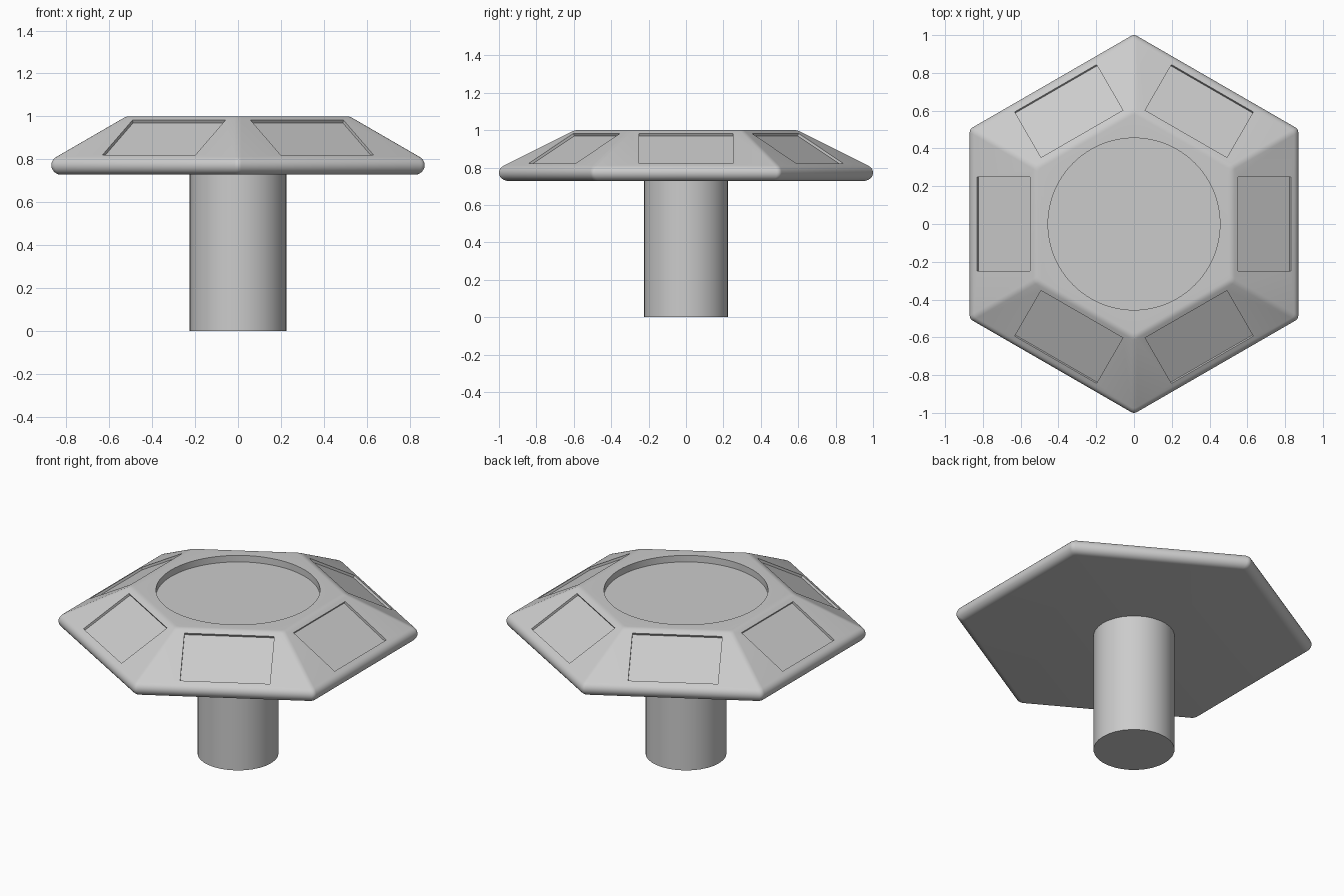
import bpy, bmesh
from math import sin, cos, pi, radians
from mathutils import Matrix

if "Cube" in bpy.data.objects:
    bpy.data.objects.remove(bpy.data.objects["Cube"])

FILLET = 0.03      # corner rounding of the hexagon outline


def mesh_object(name, bm):
    bmesh.ops.recalc_face_normals(bm, faces=bm.faces)
    mesh = bpy.data.meshes.new(name)
    bm.to_mesh(mesh)
    bm.free()
    ob = bpy.data.objects.new(name, mesh)
    bpy.context.collection.objects.link(ob)
    return ob


def arc(cx, cz, r, start, end, steps):
    return [(cx + r * cos(radians(start + (end - start) * i / steps)),
             cz + r * sin(radians(start + (end - start) * i / steps)))
            for i in range(steps + 1)]


def hexagon(apothem, steps=4):
    """Rounded hexagon outline with corners on +y and -y."""
    pts = []
    for k in range(6):
        mid = pi / 6 + k * pi / 3
        c = (apothem - FILLET) / cos(pi / 6)
        for i in range(steps + 1):
            a = mid - pi / 6 + pi / 3 * i / steps
            pts.append((c * cos(mid) + FILLET * cos(a), c * sin(mid) + FILLET * sin(a)))
    return pts


def smooth(ob):
    bpy.ops.object.select_all(action='DESELECT')
    ob.select_set(True)
    bpy.context.view_layer.objects.active = ob
    bpy.ops.object.shade_smooth_by_angle(angle=radians(30))


# Head: round rim, 30 degree slope, softened top edge, swept round a hexagon
profile = arc(0.826, 0.772, 0.044, -90, 60, 10) + arc(0.504, 0.94, 0.06, 60, 90, 4)
bm = bmesh.new()
rings = [[bm.verts.new((x, y, z)) for x, y in hexagon(a)] for a, z in profile]
n = len(rings[0])
for lo, hi in zip(rings, rings[1:]):
    for i in range(n):
        j = (i + 1) % n
        bm.faces.new((lo[i], lo[j], hi[j], hi[i]))
bm.faces.new(rings[0][::-1])
bm.faces.new(rings[-1])
head = mesh_object("hexagonal_head", bm)

# Cutters: round top recess and one shallow window per sloping side
bm = bmesh.new()
bmesh.ops.create_cone(bm, cap_ends=True, segments=96, radius1=0.455, radius2=0.455,
                      depth=0.2, matrix=Matrix.Translation((0, 0, 1.06)))
for k in range(6):
    m = (Matrix.Rotation(k * pi / 3, 4, 'Z')
         @ Matrix.Translation((0.691, 0, 0.902))
         @ Matrix.Rotation(pi / 6, 4, 'Y')
         @ Matrix.Translation((0, 0, 0.005))
         @ Matrix.Diagonal((0.322, 0.5, 0.04, 1)))
    bmesh.ops.create_cube(bm, size=1, matrix=m)
cutter = mesh_object("recess_cutter", bm)
cutter.hide_render = True

cut = head.modifiers.new("recesses", 'BOOLEAN')
cut.operation = 'DIFFERENCE'
cut.solver = 'EXACT'
cut.use_self = True
cut.object = cutter
bpy.context.view_layer.objects.active = head
head.select_set(True)
bpy.ops.object.modifier_apply(modifier=cut.name)
bpy.data.objects.remove(cutter)
smooth(head)

# Stem
bm = bmesh.new()
bmesh.ops.create_cone(bm, cap_ends=True, segments=32, radius1=0.225, radius2=0.225,
                      depth=0.74, matrix=Matrix.Translation((0, 0, 0.37)))
stem = mesh_object("stem", bm)
smooth(stem)
